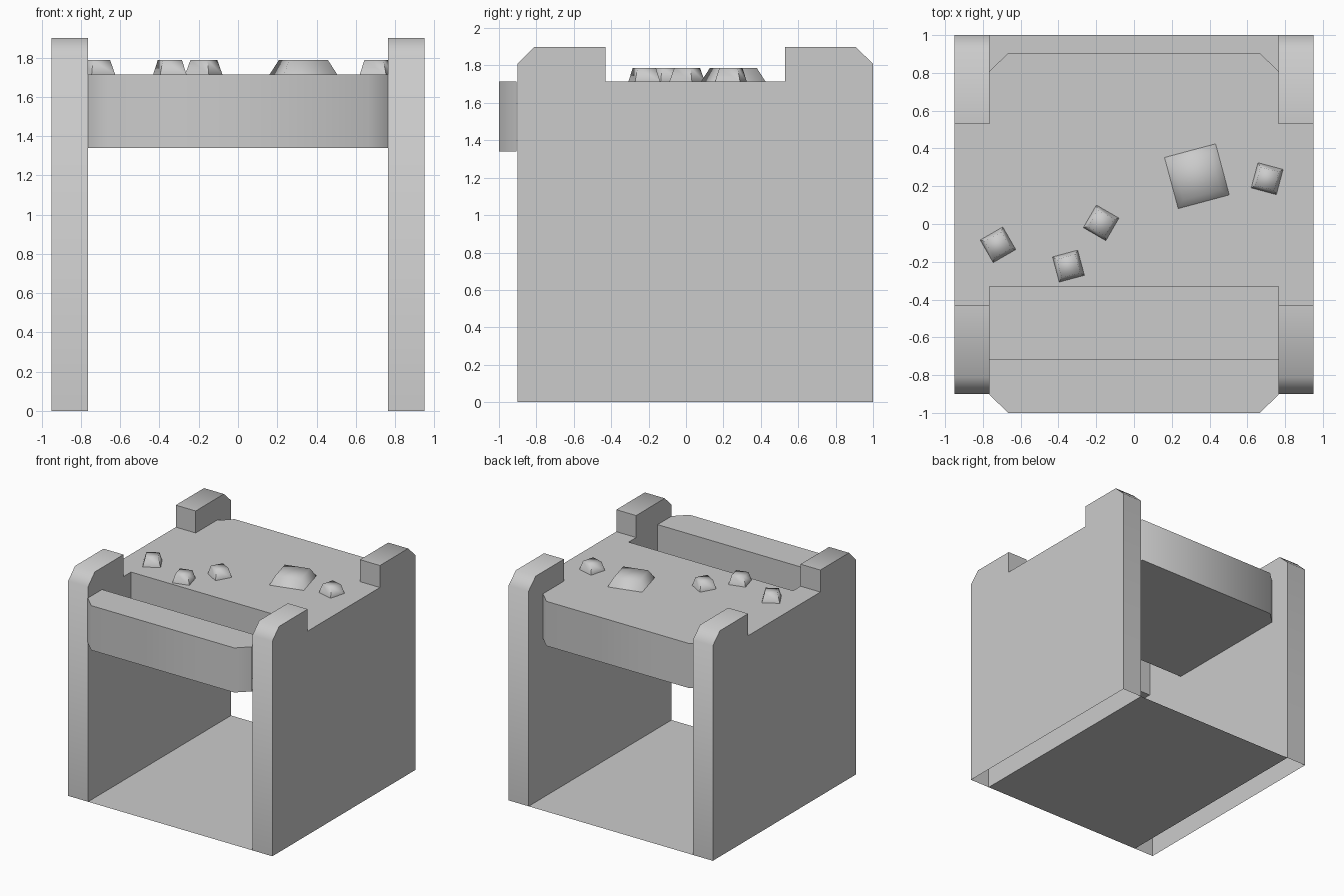
import bpy, bmesh
from math import radians
from mathutils import Matrix, Vector

if "Cube" in bpy.data.objects:
    bpy.data.objects.remove(bpy.data.objects["Cube"])

TOP, UNDER = 1.715, 1.34      # deck heights
INNER, OUTER = 0.765, 0.95    # side panel thickness range


def finish(bm, name, angle):
    bmesh.ops.recalc_face_normals(bm, faces=bm.faces)
    return bm, name, angle


def make(bm, name, angle):
    mesh = bpy.data.meshes.new(name)
    bm.to_mesh(mesh)
    bm.free()
    ob = bpy.data.objects.new(name, mesh)
    bpy.context.collection.objects.link(ob)
    bpy.ops.object.select_all(action='DESELECT')
    ob.select_set(True)
    bpy.context.view_layer.objects.active = ob
    bpy.ops.object.shade_smooth_by_angle(angle=radians(angle))
    return ob


def prism(name, outline, to_3d, offset, open_dirs=(), angle=50):
    """Extrude an outline, leaving the faces that point along open_dirs open."""
    bm = bmesh.new()
    face = bm.faces.new([bm.verts.new(to_3d(*p)) for p in outline])
    ext = bmesh.ops.extrude_face_region(bm, geom=[face], use_keep_orig=True)
    bmesh.ops.translate(bm, vec=offset,
                        verts=[v for v in ext['geom'] if isinstance(v, bmesh.types.BMVert)])
    bmesh.ops.recalc_face_normals(bm, faces=bm.faces)
    bm.normal_update()
    hidden = [f for f in bm.faces if any(f.normal.dot(Vector(d)) > 0.99 for d in open_dirs)]
    bmesh.ops.delete(bm, geom=hidden, context='FACES_ONLY')
    return make(bm, name, angle)


# Side panels: notched top, chamfered outer corners, hollow underneath
side = [(-0.9, 0), (1, 0), (1, 1.81), (0.905, 1.9), (0.53, 1.9), (0.53, TOP),
        (-0.43, TOP), (-0.43, 1.9), (-0.81, 1.9), (-0.9, 1.81)]
for s, label in ((1, "right"), (-1, "left")):
    prism(label + "_side_panel", side, lambda y, z: (s * INNER, y, z),
          (s * (OUTER - INNER), 0, 0), open_dirs=[(0, 0, -1)])


# Cross members: flat outlines seen from above, ends joined to the panels
def deck(name, half):
    outline = half + [(-x, y) for x, y in reversed(half)]
    prism(name, outline, lambda x, y: (x, y, UNDER), (0, 0, TOP - UNDER),
          open_dirs=[(1, 0, 0), (-1, 0, 0)])


deck("top_slab", [(INNER, -0.33), (INNER, 0.81), (0.665, 0.905)])
deck("front_bar", [(INNER, -0.715), (INNER, -0.905), (0.665, -1)])

# Floor sheet
bm = bmesh.new()
bm.faces.new([bm.verts.new((x, y, 0)) for x, y in
              ((-INNER, -0.9), (INNER, -0.9), (INNER, 1), (-INNER, 1))])
make(bm, "floor", 30)

# Tapered studs on the slab: x, y, width, turn
studs = [(0.333, 0.253, 0.28, 15), (0.705, 0.24, 0.138, -15), (-0.174, 0.006, 0.138, -30),
         (-0.347, -0.223, 0.138, 15), (-0.72, -0.11, 0.138, 30)]
for i, (x, y, w, turn) in enumerate(studs):
    bm = bmesh.new()
    place = Matrix.Translation((x, y, TOP + 0.036)) @ Matrix.Rotation(radians(turn + 45), 4, 'Z')
    r = w / 2 ** 0.5
    bmesh.ops.create_cone(bm, cap_ends=True, segments=4, radius1=r, radius2=r * 0.73,
                          depth=0.072, matrix=place)
    bmesh.ops.delete(bm, geom=[f for f in bm.faces if f.normal.z < -0.9], context='FACES_ONLY')
    make(bm, f"stud_{i + 1}", 85)
